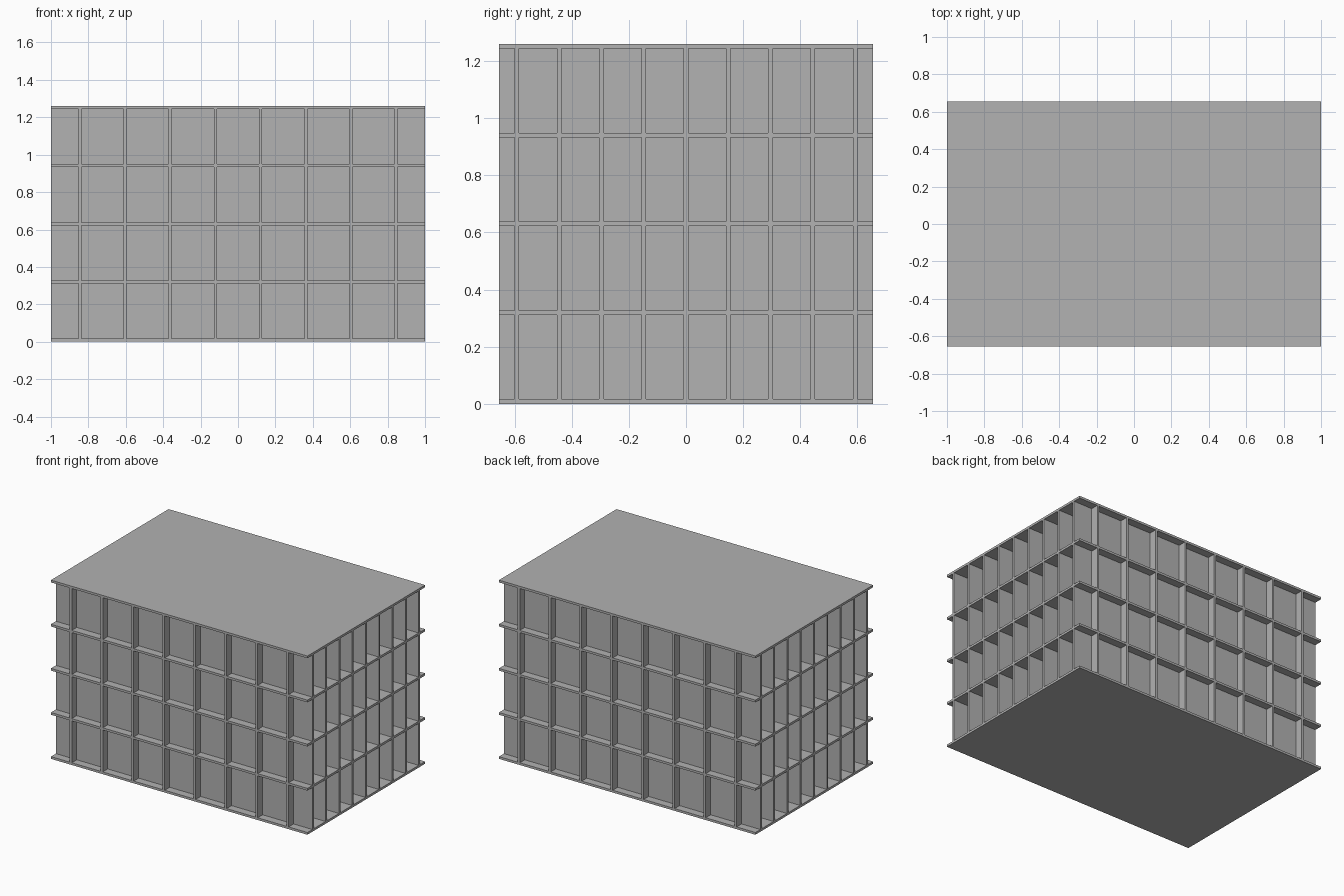
import bpy
import bmesh
from mathutils import Matrix, Vector

default = bpy.data.objects.get("Cube")
if default:
    bpy.data.objects.remove(default, do_unlink=True)

# Overall size
WIDTH, DEPTH, HEIGHT = 2.0, 1.31, 1.26
THICK = 0.016
STOREYS = 4
STEP = (HEIGHT - THICK) / STOREYS
CROSS_COUNT, CROSS_GAP = 8, 0.2416
LONG_COUNT, LONG_GAP = 9, 0.148

grey = bpy.data.materials.new("plain_grey")
grey.use_nodes = True
colour = (0.445, 0.445, 0.445, 1)
grey.diffuse_color = colour
grey.node_tree.nodes["Principled BSDF"].inputs["Base Color"].default_value = colour


def build(name, boxes):
    """Make one object from (centre, size) boxes."""
    bm = bmesh.new()
    for centre, size in boxes:
        place = Matrix.Translation(Vector(centre)) @ Matrix.Diagonal((*size, 1))
        bmesh.ops.create_cube(bm, size=1, matrix=place)
    mesh = bpy.data.meshes.new(name)
    bm.to_mesh(mesh)
    bm.free()
    mesh.materials.append(grey)
    obj = bpy.data.objects.new(name, mesh)
    bpy.context.collection.objects.link(obj)


def spread(count, gap):
    """Evenly spaced positions centred on zero."""
    return [(i - (count - 1) / 2) * gap for i in range(count)]


# Floor slabs, including the base and the roof
for level in range(STOREYS + 1):
    build(f"floor_slab_{level + 1}",
          [((0, 0, level * STEP + THICK / 2), (WIDTH, DEPTH, THICK))])

# Upright panels crossing between the slabs, flush with the slab edges
for storey in range(STOREYS):
    mid = THICK + storey * STEP + (STEP - THICK) / 2
    tall = STEP - THICK
    build(f"cross_panels_{storey + 1}",
          [((x, 0, mid), (THICK, DEPTH, tall))
           for x in spread(CROSS_COUNT, CROSS_GAP)])
    build(f"long_panels_{storey + 1}",
          [((0, y, mid), (WIDTH, THICK, tall))
           for y in spread(LONG_COUNT, LONG_GAP)])
